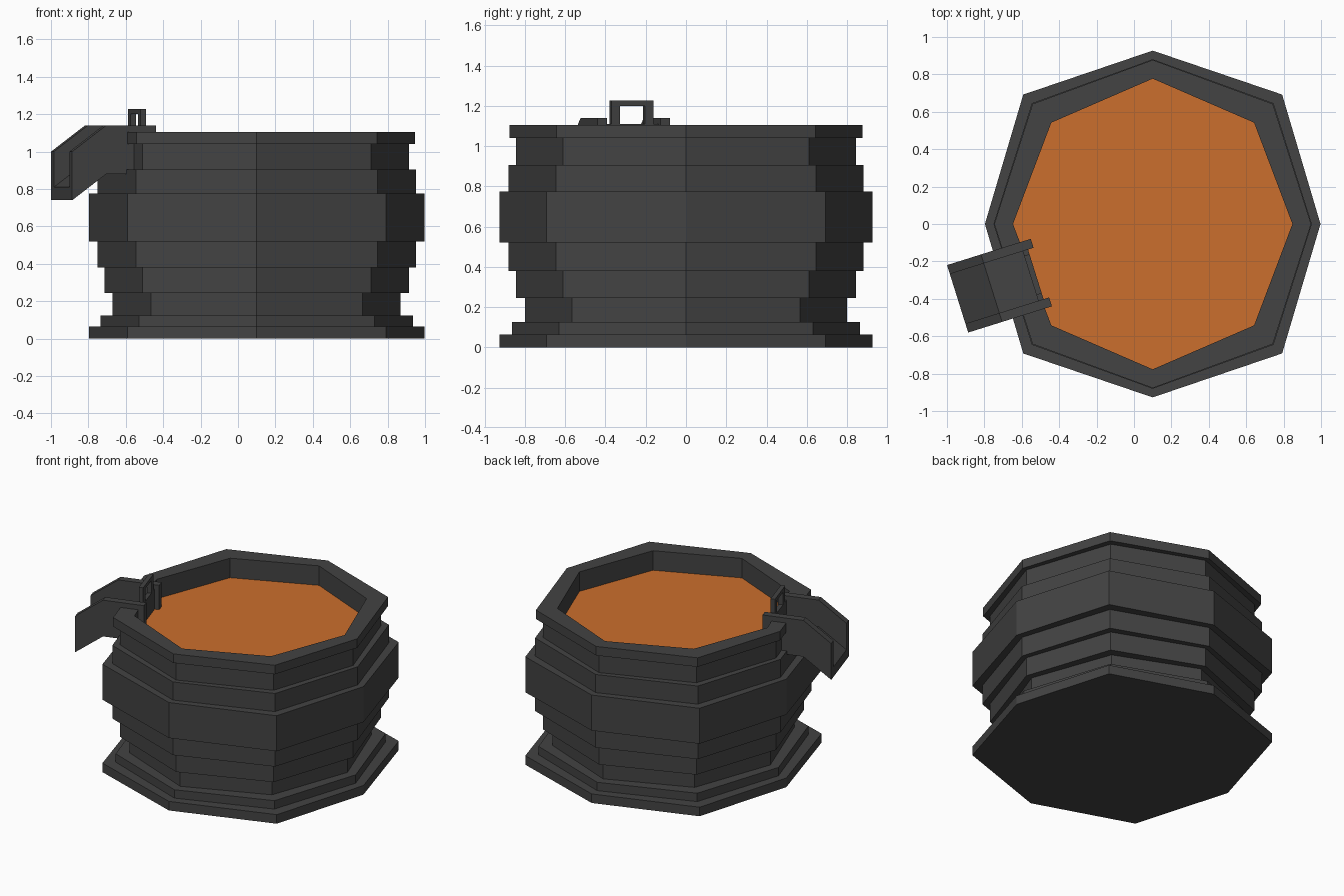
import bpy, bmesh, math
from mathutils import Matrix

if "Cube" in bpy.data.objects:
    bpy.data.objects.remove(bpy.data.objects["Cube"])


def material(name, rgb):
    m = bpy.data.materials.new(name)
    m.diffuse_color = (*rgb, 1)
    m.use_nodes = True
    m.node_tree.nodes["Principled BSDF"].inputs["Base Color"].default_value = m.diffuse_color
    return m


IRON = material("dark_iron", (0.056, 0.056, 0.056))
MOLTEN = material("molten_orange", (0.60, 0.158, 0.026))


def finish(name, bm, mats=(IRON,), matrix=Matrix()):
    bmesh.ops.recalc_face_normals(bm, faces=bm.faces)
    me = bpy.data.meshes.new(name)
    bm.to_mesh(me)
    bm.free()
    for m in mats:
        me.materials.append(m)
    ob = bpy.data.objects.new(name, me)
    ob.matrix_world = matrix
    bpy.context.collection.objects.link(ob)
    return ob


def extruded(name, profile, v0, v1, matrix):
    """Profile in local x/z, extruded along local y from v0 to v1."""
    bm = bmesh.new()
    f = bm.faces.new([bm.verts.new((u, v0, z)) for u, z in profile])
    r = bmesh.ops.extrude_face_region(bm, geom=[f])
    for e in r["geom"]:
        if isinstance(e, bmesh.types.BMVert):
            e.co.y = v1
    return finish(name, bm, (IRON,), matrix)


def rect(u0, u1, z0, z1):
    return [(u0, z0), (u1, z0), (u1, z1), (u0, z1)]


def octagon(bm, inset, z):
    x, y, d = 0.897 - inset, 0.927 - inset, 0.692 - inset
    pts = [(x, 0), (d, d), (0, y), (-d, d), (-x, 0), (-d, -d), (0, -y), (d, -d)]
    return [bm.verts.new((px + 0.1, py, z)) for px, py in pts]


# Stepped vat: (inset, bottom, top) per band
bands = [(0, 0, .065), (.062, .065, .125), (.127, .125, .245), (.082, .245, .38),
         (.046, .38, .52), (0, .52, .775), (.046, .775, .905), (.082, .905, 1.04),
         (.05, 1.04, 1.105)]
SURFACE = 0.965
bm = bmesh.new()
rings = [octagon(bm, i, z) for i, lo, hi in bands for z in (lo, hi)]
rings += [octagon(bm, .15, 1.105), octagon(bm, .15, SURFACE)]
for a, b in zip(rings, rings[1:]):
    for k in range(8):
        n = (k + 1) % 8
        bm.faces.new((a[k], a[n], b[n], b[k]))
bm.faces.new(rings[0])
bm.faces.new(rings[-1]).material_index = 1
vat = finish("vat", bm, (IRON, MOLTEN))

# Local frame of the pouring spout: origin at the tip, x runs into the vat
spout = Matrix.Translation((-0.943, -0.40, 0)) @ Matrix.Rotation(math.radians(17.4), 4, "Z")

# Notch the vat wall where the channel passes through
cutter = extruded("notch_cutter", rect(0, .425, .95, 1.3), -.145, .145, spout)
cutter.hide_render = True
mod = vat.modifiers.new("notch", "BOOLEAN")
mod.operation = "DIFFERENCE"
mod.solver = "EXACT"
mod.object = cutter
bpy.context.view_layer.objects.active = vat
bpy.ops.object.modifier_apply(modifier=mod.name)
bpy.data.objects.remove(cutter)

# Spout: two bent side walls and a sloping floor
wall = [(0, .74), (0, 1.0), (.19, 1.14), (.469, 1.14), (.469, .88), (.19, .88)]
floor = [(0, .74), (0, .81), (.19, .95), (.425, .95), (.425, .88), (.19, .88)]
extruded("spout_wall_near", wall, -.189, -.139, spout)
extruded("spout_wall_far", wall, .139, .189, spout)
extruded("spout_floor", floor, -.139, .139, spout)

# Sluice gate with a raised handle
extruded("gate_plate", rect(.408, .438, .9, 1.11), -.139, .139, spout)
for name, v0, v1 in (("gate_post_near", -.107, -.062), ("gate_post_far", .068, .113)):
    extruded(name, rect(.408, .438, 1.11, 1.2), v0, v1, spout)
extruded("gate_handle_bar", rect(.408, .438, 1.2, 1.227), -.107, .113, spout)
